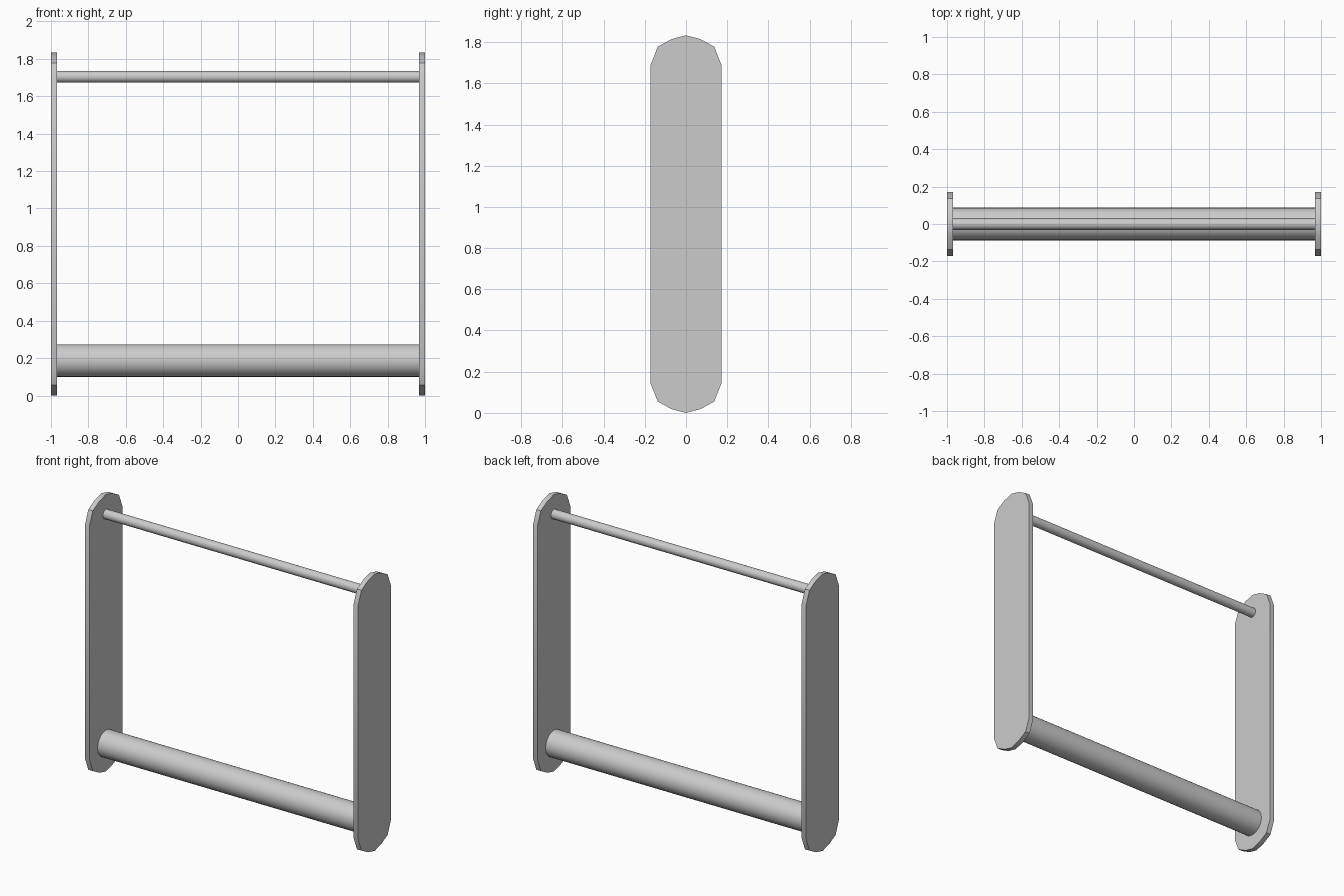
import bpy, bmesh, math

if "Cube" in bpy.data.objects:
    bpy.data.objects.remove(bpy.data.objects["Cube"])

HALF_LENGTH, THICK, HEIGHT = 1.0, 0.033, 1.833


def smooth(obj):
    bpy.ops.object.select_all(action='DESELECT')
    obj.select_set(True)
    bpy.context.view_layer.objects.active = obj
    bpy.ops.object.shade_smooth_by_angle(angle=math.radians(30))


def end_plate(name, x0):
    # Tall plate with faceted round ends, extruded along x
    quarter = [(0.172, 0.143), (0.137, 0.055), (0.069, 0.018)]
    right = quarter[::-1] + [(y, HEIGHT - z) for y, z in quarter]
    outline = [(0, 0)] + right + [(0, HEIGHT)] + [(-y, z) for y, z in right[::-1]]
    bm = bmesh.new()
    face = bm.faces.new([bm.verts.new((x0, y, z)) for y, z in outline])
    ext = bmesh.ops.extrude_face_region(bm, geom=[face])
    verts = [g for g in ext["geom"] if isinstance(g, bmesh.types.BMVert)]
    bmesh.ops.translate(bm, verts=verts, vec=(THICK, 0, 0))
    bmesh.ops.recalc_face_normals(bm, faces=bm.faces)
    mesh = bpy.data.meshes.new(name)
    bm.to_mesh(mesh)
    bm.free()
    obj = bpy.data.objects.new(name, mesh)
    bpy.context.collection.objects.link(obj)
    smooth(obj)


def bar(name, z, radius):
    # Round bar spanning between the inner faces of the plates
    bpy.ops.mesh.primitive_cylinder_add(
        vertices=32, radius=radius, depth=2 * (HALF_LENGTH - THICK) + 0.002,
        location=(0, 0, z), rotation=(0, math.pi / 2, 0))
    obj = bpy.context.object
    obj.name = name
    smooth(obj)


# Side plates
end_plate("left_plate", -HALF_LENGTH)
end_plate("right_plate", HALF_LENGTH - THICK)

# Thick lower bar and thin upper rod
bar("lower_bar", 0.187, 0.087)
bar("upper_rod", 1.704, 0.031)
